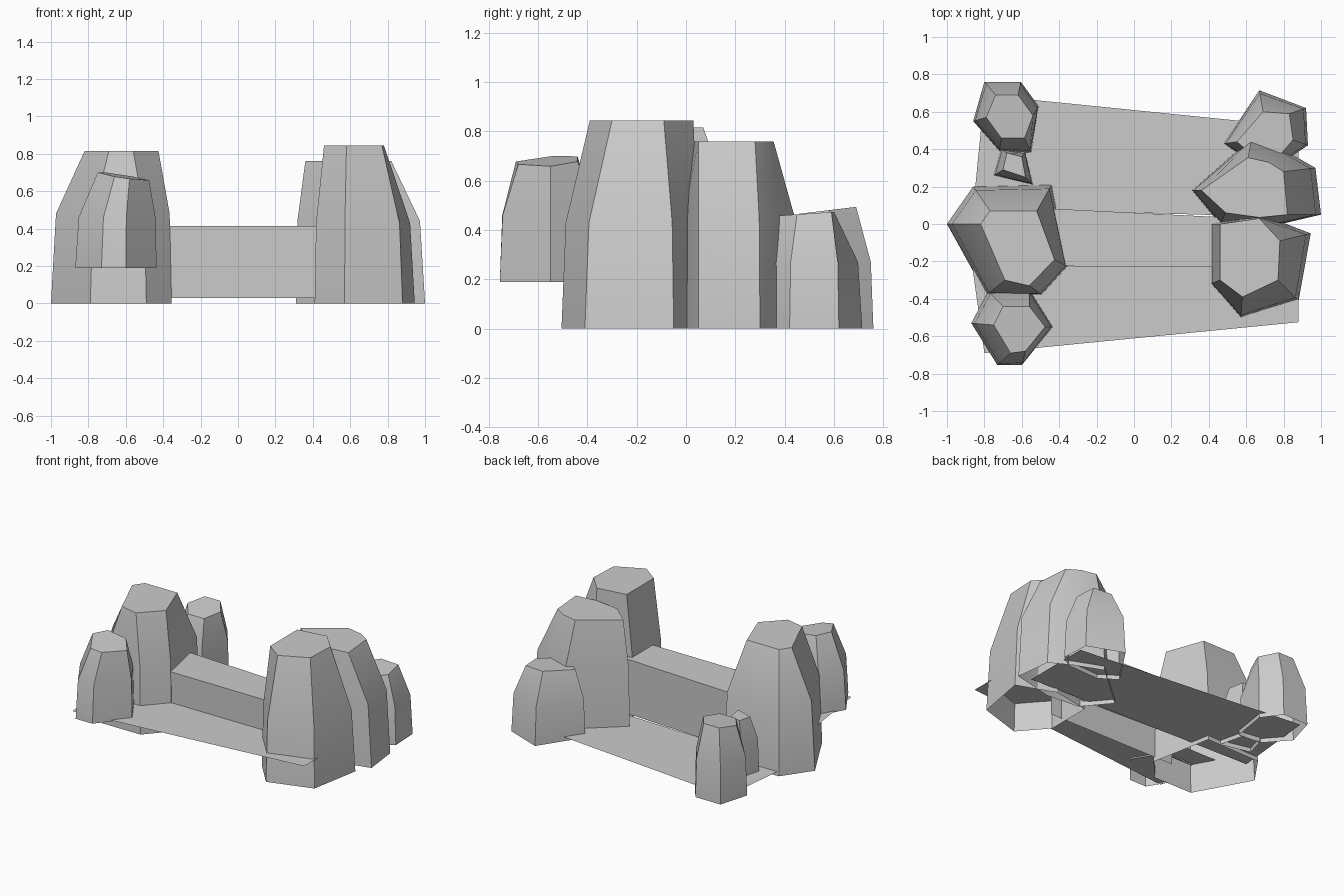
import bpy, bmesh

if "Cube" in bpy.data.objects:
    bpy.data.objects.remove(bpy.data.objects["Cube"])


def mesh_object(name, bm):
    bmesh.ops.recalc_face_normals(bm, faces=bm.faces)
    me = bpy.data.meshes.new(name)
    bm.to_mesh(me)
    bm.free()
    ob = bpy.data.objects.new(name, me)
    bpy.context.collection.objects.link(ob)
    return ob


def rock(name, base, top, z0, z1, z2, tilt=(0, 0), k=0.15):
    """Faceted rock: base ring, shoulder ring, tilted flat top, open underneath."""
    bm = bmesh.new()
    cx = sum(p[0] for p in top) / len(top)
    cy = sum(p[1] for p in top) / len(top)
    shoulder = [(b[0] + (t[0] - b[0]) * k, b[1] + (t[1] - b[1]) * k)
                for b, t in zip(base, top)]
    rings = [[bm.verts.new((x, y, z0)) for x, y in base],
             [bm.verts.new((x, y, z1)) for x, y in shoulder],
             [bm.verts.new((x, y, z2 + tilt[0] * (x - cx) + tilt[1] * (y - cy)))
              for x, y in top]]
    n = len(base)
    for lo, hi in zip(rings, rings[1:]):
        for i in range(n):
            j = (i + 1) % n
            bm.faces.new((lo[i], lo[j], hi[j], hi[i]))
    bm.faces.new(rings[2])
    ob = mesh_object(name, bm)
    # soft shoulders, hard vertical ridges
    bpy.ops.object.select_all(action='DESELECT')
    bpy.context.view_layer.objects.active = ob
    ob.select_set(True)
    bpy.ops.object.shade_smooth_by_angle(angle=0.5)


def sheet(name, points, z):
    bm = bmesh.new()
    bm.faces.new([bm.verts.new((x, y, z)) for x, y in points])
    mesh_object(name, bm)


def wall(name, sides):
    """Long strip between the rock groups from (y left, y right, z) profile points."""
    bm = bmesh.new()
    left = [bm.verts.new((-.5, a, z)) for a, b, z in sides]
    right = [bm.verts.new((.5, b, z)) for a, b, z in sides]
    for i in range(len(sides) - 1):
        bm.faces.new((left[i], right[i], right[i + 1], left[i + 1]))
    mesh_object(name, bm)


# Left group of rocks
rock("left_large_rock",
     [(-1, 0), (-.79, -.38), (-.49, -.38), (-.355, -.23), (-.44, .21), (-.86, .2)],
     [(-.82, 0), (-.69, -.3), (-.56, -.33), (-.425, -.19), (-.52, .07), (-.77, .07)],
     0, .48, .815)
rock("left_front_rock",
     [(-.87, -.53), (-.73, -.755), (-.6, -.755), (-.435, -.55), (-.56, -.35), (-.78, -.36)],
     [(-.75, -.54), (-.66, -.69), (-.58, -.68), (-.475, -.55), (-.56, -.44), (-.7, -.44)],
     .19, .46, .68, (-.15, .06))
rock("left_back_rock",
     [(-.86, .55), (-.72, .39), (-.55, .38), (-.51, .63), (-.605, .76), (-.8, .76)],
     [(-.79, .57), (-.71, .46), (-.585, .46), (-.54, .58), (-.62, .69), (-.74, .69)],
     0, .27, .48, (0, .12))
rock("left_small_rock",
     [(-.75, .26), (-.54, .21), (-.58, .38), (-.71, .4)],
     [(-.7, .29), (-.58, .25), (-.6, .36), (-.68, .38)],
     0, .26, .41)

# Right group of rocks
rock("right_front_rock",
     [(.41, 0), (.41, -.32), (.57, -.505), (.88, -.41), (.945, -.05), (.68, .05)],
     [(.46, 0), (.46, -.3), (.58, -.39), (.77, -.3), (.78, -.09), (.67, .03)],
     0, .43, .845)
rock("right_middle_rock",
     [(.31, .18), (.46, 0), (.7, -.02), (1, .05), (.97, .3), (.83, .38), (.63, .46)],
     [(.36, .18), (.49, .06), (.67, .035), (.82, .05), (.8, .28), (.72, .33), (.61, .355)],
     0, .44, .76)
rock("right_back_rock",
     [(.48, .43), (.6, .35), (.84, .36), (.93, .42), (.92, .62), (.67, .715)],
     [(.55, .44), (.62, .38), (.79, .38), (.85, .45), (.83, .59), (.69, .6)],
     0, .27, .465, (0, .07))

# Ground: higher at the front of the wall, lower behind it
sheet("front_ground",
      [(-.8, -.69), (.88, -.525), (.88, -.23), (-.865, -.225)], .2)
sheet("back_ground",
      [(-.86, .085), (.88, .035), (.88, .52), (-.8, .69)], .03)

# Wall between the rock groups with a slightly wider cap
wall("cross_wall", [(-.22, -.225, .03), (-.22, -.225, .335),
                    (.08, .03, .335), (.08, .03, .03)])
wall("wall_cap", [(-.225, -.23, .335), (-.225, -.23, .415),
                  (.085, .035, .415), (.085, .035, .335), (-.225, -.23, .335)])
